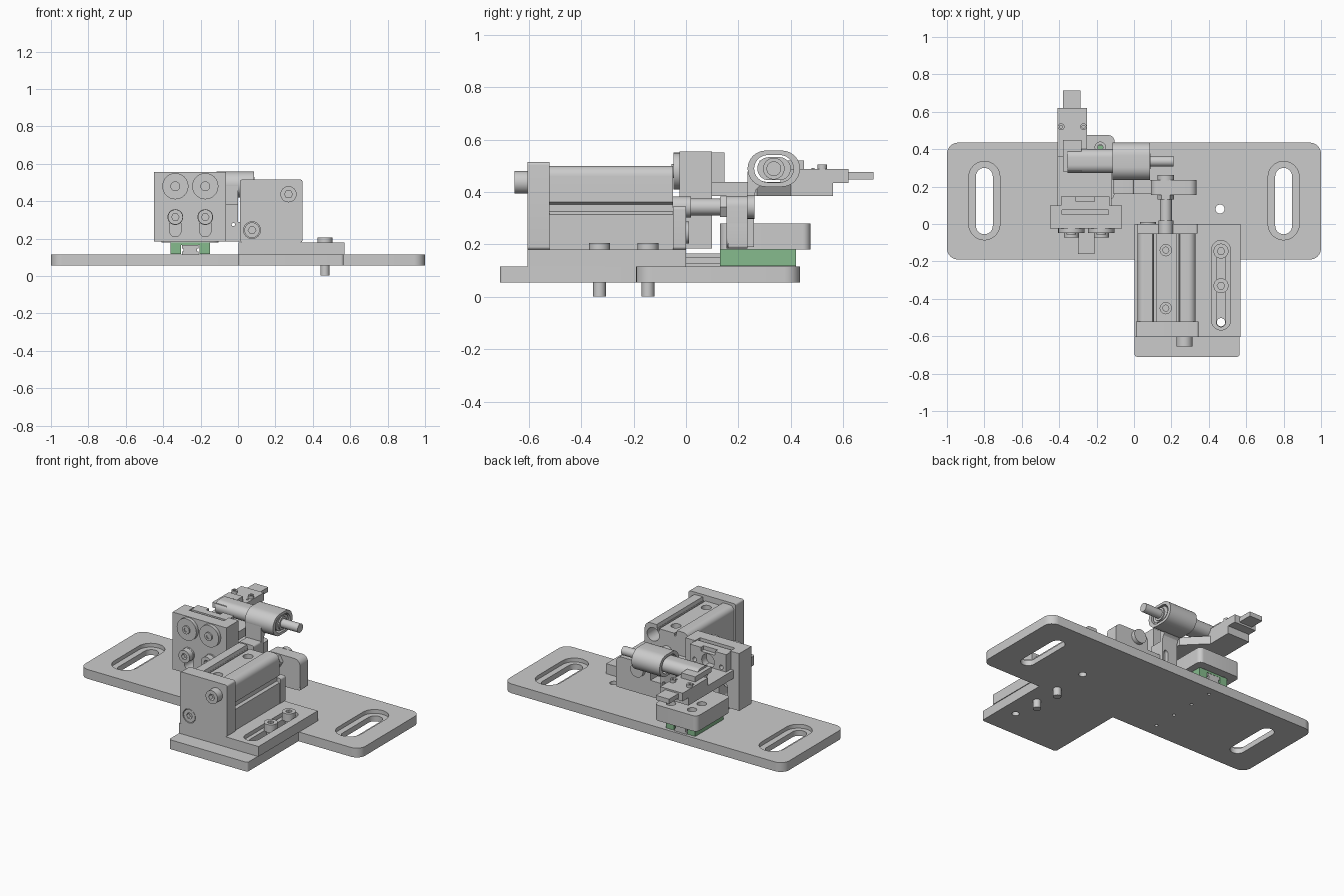
import bpy, bmesh, math
from mathutils import Vector

if "Cube" in bpy.data.objects:
    bpy.data.objects.remove(bpy.data.objects["Cube"])

PLACE = {'x': lambda u, v, w: (w, u, v), 'y': lambda u, v, w: (u, w, v), 'z': lambda u, v, w: (u, v, w)}


def rrect(u0, u1, v0, v1, r=0.0, n=8):
    """Rounded rectangle outline; also makes slots and circles."""
    if r <= 0:
        return [(u0, v0), (u1, v0), (u1, v1), (u0, v1)]
    pts = []
    for k, (cu, cv) in enumerate([(u1 - r, v1 - r), (u0 + r, v1 - r), (u0 + r, v0 + r), (u1 - r, v0 + r)]):
        for i in range(n + 1):
            a = math.pi / 2 * (k + i / n)
            p = (cu + r * math.cos(a), cv + r * math.sin(a))
            if all(math.dist(p, q) > 1e-5 for q in pts):
                pts.append(p)
    return pts


def disc(u, v, r, n=8):
    return rrect(u - r, u + r, v - r, v + r, r, n)


def prism(name, pts, axis, a, b, cuts=(), smooth=True):
    """Extrude an outline along an axis from a to b; cuts = (outline, axis, a, b)."""
    bm = bmesh.new()
    lo = [bm.verts.new(PLACE[axis](u, v, a)) for u, v in pts]
    hi = [bm.verts.new(PLACE[axis](u, v, b)) for u, v in pts]
    bm.faces.new(lo)
    bm.faces.new(hi)
    for i in range(len(pts)):
        j = (i + 1) % len(pts)
        bm.faces.new((lo[i], lo[j], hi[j], hi[i]))
    bmesh.ops.recalc_face_normals(bm, faces=bm.faces)
    me = bpy.data.meshes.new(name)
    bm.to_mesh(me)
    bm.free()
    ob = bpy.data.objects.new(name, me)
    bpy.context.collection.objects.link(ob)
    for c in cuts:
        tool = prism("cutter", *c, smooth=False)
        tool.hide_render = True
        bpy.context.view_layer.objects.active = ob
        m = ob.modifiers.new("cut", 'BOOLEAN')
        m.operation, m.object, m.solver = 'DIFFERENCE', tool, 'EXACT'
        bpy.ops.object.modifier_apply(modifier=m.name)
        bpy.data.objects.remove(tool)
    if smooth:
        bpy.ops.object.select_all(action='DESELECT')
        ob.select_set(True)
        bpy.context.view_layer.objects.active = ob
        bpy.ops.object.shade_smooth_by_angle(angle=math.radians(30))
    return ob


def box(name, x0, x1, y0, y1, z0, z1, r=0.0, axis='z', cuts=()):
    """Box, with edges along the axis rounded by r."""
    lim = {'x': (y0, y1, z0, z1, x0, x1), 'y': (x0, x1, z0, z1, y0, y1), 'z': (x0, x1, y0, y1, z0, z1)}[axis]
    return prism(name, rrect(*lim[:4], r), axis, *lim[4:], cuts=cuts)


def bolt(name, u, v, axis, seat, top, end, r):
    """Socket-head screw: head from seat to top, shank from seat to end."""
    hexa = [(u + r * .5 * math.cos(i * math.pi / 3), v + r * .5 * math.sin(i * math.pi / 3)) for i in range(6)]
    prism(name + "_head", disc(u, v, r), axis, seat, top, [(hexa, axis, top - (top - seat) * .6, top + (top - seat))])
    prism(name + "_shank", disc(u, v, r * .6), axis, seat, end)


# Base plate with stepped mounting slots and a front tongue
def corner(cx, cy, r, k):
    return [(cx + r * math.cos(math.pi / 2 * (k + i / 8)), cy + r * math.sin(math.pi / 2 * (k + i / 8))) for i in range(9)]


outline = (corner(.94, .375, .06, 0) + corner(-.94, .375, .06, 1) + corner(-.94, -.13, .06, 2) + [(.003, -.19)]
           + corner(.018, -.695, .015, 2) + corner(.55, -.695, .015, 3) + [(.565, -.19)] + corner(.94, -.13, .06, 3))
cuts = []
for x in (-.8, .8):
    cuts += [(rrect(x - .083, x + .083, -.085, .335, .083), 'z', .09, .2),
             (rrect(x - .045, x + .045, -.055, .3, .045), 'z', 0, .2)]
cuts += [(disc(.46, .08, .024), 'z', 0, .2), (disc(.465, -.525, .022), 'z', 0, .2)]
cuts += [(disc(-.255, y, .01, 4), 'z', 0, .1) for y in (-.1, .06, .22, .38)]
prism("base_plate", outline, 'z', .055, .115, cuts)

# Actuator foot with adjustment slot, end wall and clamping screws
box("actuator_foot", .003, .57, -.605, 0, .115, .18, cuts=[
    (rrect(.415, .515, -.567, -.088, .05), 'z', .155, .3),
    (rrect(.441, .489, -.55, -.11, .024), 'z', .1, .3)])
box("actuator_end_wall", .01, .345, -.605, -.52, .18, .515, .012, 'y',
    cuts=[(disc(.075, .245, .045), 'y', -.7, -.56)])
bolt("wall_screw_upper", .27, .437, 'y', -.605, -.655, -.5, .043)
bolt("wall_screw_lower", .075, .245, 'y', -.56, -.603, -.5, .041)
for i, y in enumerate((-.145, -.33)):
    bolt(f"foot_screw_{i}", .465, y, 'z', .155, .205, .002, .04)

# Actuator body with rounded ribs, side groove and bores
half = [(.02, .18), (.33, .18), (.33, .315), (.315, .325), (.315, .352), (.33, .362)]
top = corner(.29, .46, .04, 0) + [(.245, .5), (.24, .478), (.105, .478), (.1, .5)] + corner(.055, .465, .035, 1)
body_cuts = [(disc(.27, .43, .043), 'y', -.15, .1)]
for y in (-.14, -.45):
    body_cuts += [(disc(.17, y, .03), 'z', .44, .6), (disc(.17, y, .016), 'z', .36, .6)]
for x in (.112, .232):
    body_cuts.append((rrect(x - .006, x + .006, -.6, .1), 'z', .462, .6))
prism("actuator_body", half + top, 'y', -.52, -.05, body_cuts)
box("actuator_front_cap", .015, .34, -.05, 0, .18, .345, .012, 'y')
prism("front_cap_plug", disc(.075, .245, .042), 'y', -.01, .012)

# Piston rod with nuts and the drive arm
for name, y0, y1, r in (("piston_rod", -.06, .25, .032), ("rod_collar", -.05, .02, .04),
                        ("rod_washer", .232, .262, .045)):
    prism(name, disc(.17, .343, r), 'y', y0, y1)
prism("rod_nut", [(.17 + .045 * math.cos(i * math.pi / 3), .343 + .045 * math.sin(i * math.pi / 3)) for i in range(6)],
      'y', .13, .16, smooth=False)
box("drive_arm", -.11, .335, .16, .235, .185, .29, .01, 'y', cuts=[(disc(-.025, .275, .009), 'y', .1, .3)])
box("drive_arm_lug", .09, .335, .155, .235, .185, .385, .04, 'y')
box("drive_arm_root", -.11, .0, .16, .235, .185, .385, .012, 'y', cuts=[(disc(-.025, .275, .015), 'y', .1, .3)])

# Linear rail and green carriage
box("guide_rail", -.3, -.212, -.16, .42, .115, .165, cuts=[
    (rrect(-.31, -.292, -.3, .5), 'z', .13, .148), (rrect(-.22, -.2, -.3, .5), 'z', .13, .148)])
green = bpy.data.materials.new("carriage_green")
green.diffuse_color = (.24, .5, .27, 1)
green.use_nodes = True
green.node_tree.nodes["Principled BSDF"].inputs["Base Color"].default_value = green.diffuse_color
car = box("carriage", -.36, -.15, .13, .42, .118, .18, cuts=[(rrect(-.305, -.207, .1, .5), 'z', .1, .166)])
car.data.materials.append(green)
slide_cuts = [(disc(x, y, r), 'z', z, .4) for x in (-.33, -.18) for y in (.31, .41) for r, z in ((.028, .23), (.014, .17))]
box("slide_block", -.41, -.105, .13, .475, .18, .28, .03, 'z', slide_cuts)

# Upright adjustment plate with slots, clamp discs and screws
plate_cuts = []
for x in (-.335, -.175):
    plate_cuts += [(rrect(x - .03, x + .03, .21, .345, .03), 'y', -.1, .2)]
box("upright_plate", -.45, -.065, -.025, .1, .185, .555, cuts=plate_cuts + [
    (rrect(-.385, -.135, .05, .2), 'z', .44, .7)])
for i, x in enumerate((-.335, -.175)):
    prism(f"clamp_disc_{i}", disc(x, .48, .07), 'y', -.047, -.025)
    bolt(f"clamp_screw_{i}", x, .48, 'y', -.047, -.056, 0, .026)
    bolt(f"slot_screw_{i}", x, .315, 'y', -.03, -.072, .06, .04)
    prism(f"slot_washer_{i}", disc(x, .315, .042), 'y', -.025, -.035)

# Tool carrier: back wall, ledge and long arm
box("carrier_wall", -.39, -.13, .075, .147, .385, .55, cuts=[
    (disc(-.26, .475, .045), 'y', .1, .3), (rrect(-.31, -.21, .12, .3), 'z', .525, .7)]
    + [(disc(x, .46, .014), 'y', .1, .3) for x in (-.355, -.165)])
prism("carrier_arm", [(-.41, .1), (-.12, .1), (-.12, .27), (-.25, .4), (-.25, .56), (-.41, .56)],
      'z', .385, .438, smooth=False)
box("tool_body", -.41, -.25, .36, .62, .435, .487)
box("tool_cap", -.38, -.28, .28, .45, .487, .52, .0)
box("tool_tip", -.38, -.285, .615, .715, .447, .477)
for i, x in enumerate((-.39, -.27)):
    bolt(f"tool_screw_{i}", x, .52, 'z', .48, .505, .45, .018)
    prism(f"tool_pin_{i}", disc(x, .485, .006, 4), 'z', .48, .492)

# Sensing barrel with stepped pin, in a slotted clamp on a leg
prism("barrel_clamp", rrect(.235, .435, .42, .558, .069), 'x', -.115, .085,
      [(rrect(.26, .41, .437, .541, .052), 'x', -.3, .3)])
prism("barrel", rrect(.272, .4, .445, .533, .044), 'x', -.355, .08)
prism("barrel_collar", disc(.335, .489, .041), 'x', .06, .088)
prism("barrel_pin", disc(.335, .489, .028), 'x', .07, .21)
leg = [(.235, .19), (.26, .19), (.26, .385), (.268, .41), (.285, .425), (.32, .436), (.25, .45), (.235, .48)]
prism("clamp_leg", leg, 'x', -.11, .0, [(rrect(-.04, -.012, .24, .32, .014), 'y', .1, .4)])
